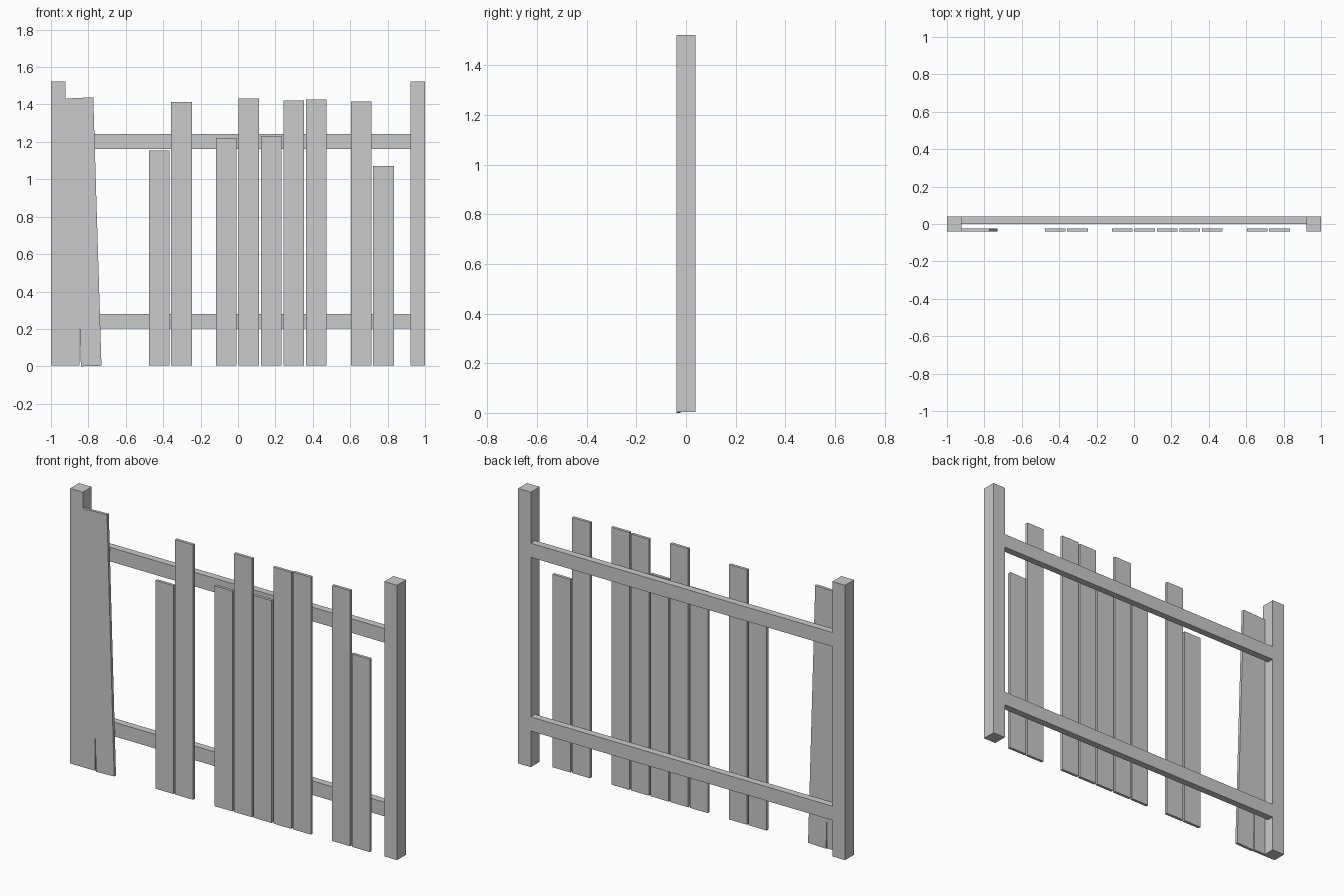
import bpy
import math

if "Cube" in bpy.data.objects:
    bpy.data.objects.remove(bpy.data.objects["Cube"])


def box(name, x0, x1, y0, y1, z0, z1, tilt=0.0):
    """Box whose origin sits at its lower left corner, optionally leaning sideways."""
    w, d, h = x1 - x0, y1 - y0, z1 - z0
    bpy.ops.mesh.primitive_cube_add(size=1)
    ob = bpy.context.object
    ob.name = name
    for v in ob.data.vertices:
        v.co = ((v.co.x + 0.5) * w, (v.co.y + 0.5) * d, (v.co.z + 0.5) * h)
    ob.location = (x0, y0, z0)
    ob.rotation_euler.y = -tilt
    return ob


BASE = 0.0035          # upright parts start just above the leaning board's corner
HALF = 0.039           # half of the post thickness
POST = 2 * HALF

# End posts
box("left_post", -1, -1 + POST, -HALF, HALF, BASE, 1.523)
box("right_post", 1 - POST, 1, -HALF, HALF, BASE, 1.523)

# Rails, flush with the back of the posts
for name, z in (("lower_rail", 0.203), ("upper_rail", 1.163)):
    box(name, -1 + POST, 1 - POST, 0, HALF, z, z + POST)

# Upright boards: slot number -> top height (missing slots are gaps)
START, PITCH, WIDTH = -0.957, 0.12, 0.11
FRONT, BACK = -HALF, -0.023
tops = {0: 1.433, 4: 1.155, 5: 1.412, 7: 1.221, 8: 1.432, 9: 1.232,
        10: 1.421, 11: 1.426, 13: 1.416, 14: 1.07}
for slot, top in tops.items():
    x = START + slot * PITCH
    box(f"board_{slot}", x, x + WIDTH, FRONT, BACK, BASE, top)

# Loose board leaning against the left post
box("leaning_board", -0.84, -0.84 + WIDTH, FRONT, BACK, 0, 1.435, tilt=math.radians(1.75))
